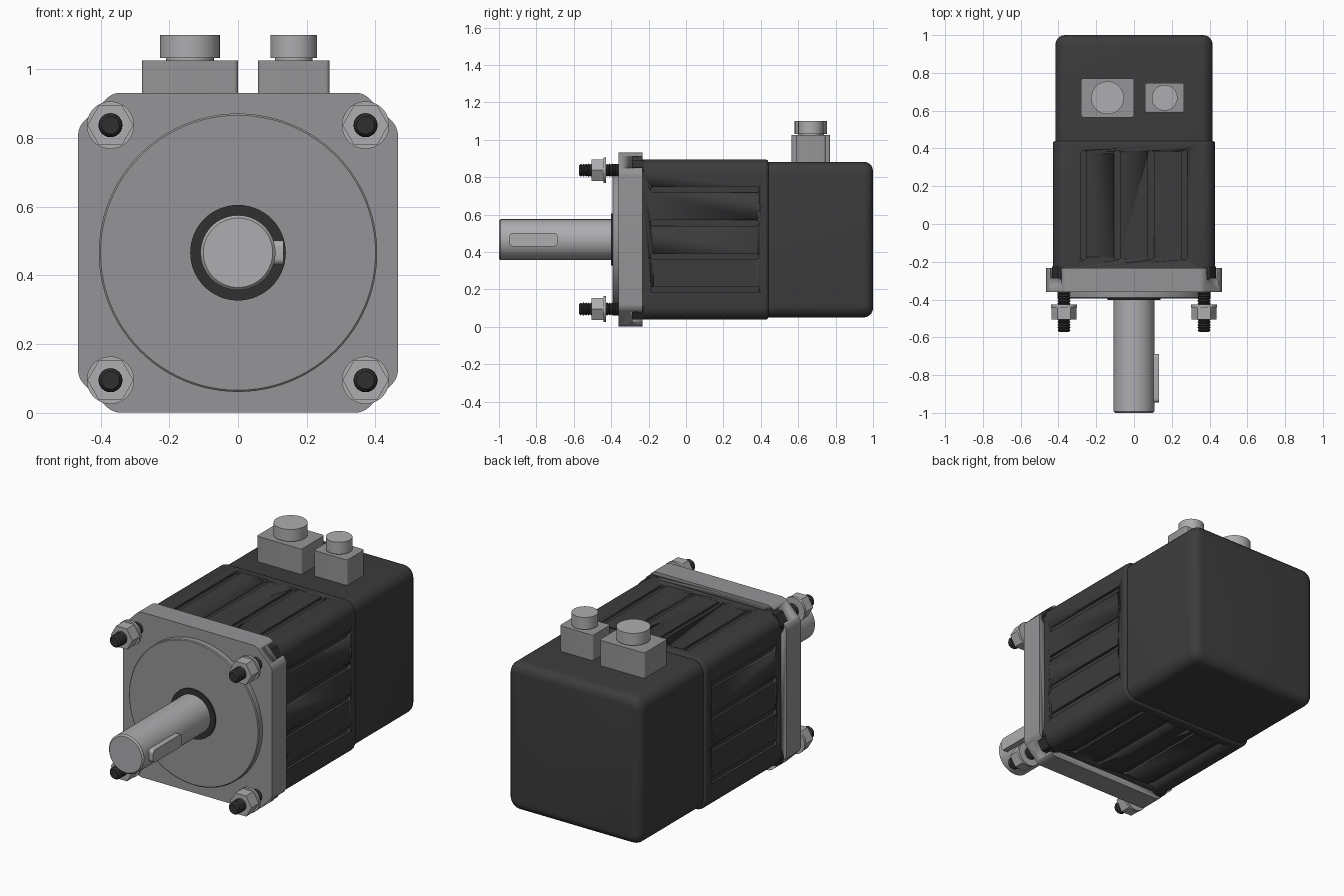
import bpy, bmesh, math
from mathutils import Vector

if "Cube" in bpy.data.objects:
    bpy.data.objects.remove(bpy.data.objects["Cube"])

CZ = 0.466  # height of the shaft axis


def material(name, v):
    m = bpy.data.materials.new(name)
    m.diffuse_color = (v, v, v * 1.03, 1)
    m.use_nodes = True
    m.node_tree.nodes["Principled BSDF"].inputs["Base Color"].default_value = m.diffuse_color
    return m


DARK = material("dark_casing", 0.045)
BLACK = material("black_steel", 0.03)
ALLOY = material("grey_alloy", 0.30)
STEEL = material("bright_steel", 0.42)


def finish(name, bm, mat):
    bmesh.ops.recalc_face_normals(bm, faces=bm.faces[:])
    me = bpy.data.meshes.new(name)
    bm.to_mesh(me)
    bm.free()
    ob = bpy.data.objects.new(name, me)
    bpy.context.collection.objects.link(ob)
    if mat:
        me.materials.append(mat)
    smooth(ob)
    return ob


def smooth(ob):
    bpy.ops.object.select_all(action='DESELECT')
    ob.select_set(True)
    bpy.context.view_layer.objects.active = ob
    bpy.ops.object.shade_smooth_by_angle(angle=math.radians(32))


def rect(hx, hy):
    return [(-hx, -hy), (hx, -hy), (hx, hy), (-hx, hy)]


def ngon(r, n):
    return [(r * math.cos(math.tau * i / n), r * math.sin(math.tau * i / n)) for i in range(n)]


def add_prism(bm, pts, h0, h1, axis='Y', at=(0, 0), radius=0, end=0):
    """Extrude a profile along an axis, rounding long edges and the far end."""
    t = bmesh.new()
    f = t.faces.new([t.verts.new((a, b, h0)) for a, b in pts])
    ext = bmesh.ops.extrude_face_region(t, geom=[f])
    for v in ext['geom']:
        if isinstance(v, bmesh.types.BMVert):
            v.co.z = h1
    if radius:
        es = [e for e in t.edges if abs(e.verts[0].co.z - e.verts[1].co.z) > 1e-6]
        bmesh.ops.bevel(t, geom=es, offset=radius, segments=6, profile=0.5, affect='EDGES')
    if end:
        es = [e for e in t.edges if all(abs(v.co.z - h1) < 1e-6 for v in e.verts)]
        bmesh.ops.bevel(t, geom=es, offset=end, segments=5, profile=0.5, affect='EDGES')
    for v in t.verts:
        a, b, h = v.co
        a, b = a + at[0], b + at[1]
        v.co = {'X': (h, a, b), 'Y': (a, h, b), 'Z': (a, b, h)}[axis]
    bmesh.ops.recalc_face_normals(t, faces=t.faces[:])
    me = bpy.data.meshes.new("tmp")
    t.to_mesh(me)
    t.free()
    bm.from_mesh(me)
    bpy.data.meshes.remove(me)


def prism(name, mat, *args, **kw):
    bm = bmesh.new()
    add_prism(bm, *args, **kw)
    return finish(name, bm, mat)


def lathe(name, mat, profile, at, axis='Y', n=48):
    """Revolve (radius, height) points; at = the two other coordinates."""
    bm = bmesh.new()
    rings = []
    for r, h in profile:
        rings.append([bm.verts.new((at[0] + x, h, at[1] + y) if axis == 'Y'
                                   else (at[0] + x, at[1] + y, h)) for x, y in ngon(r, n)])
    for p, q in zip(rings, rings[1:]):
        for i in range(n):
            bm.faces.new((p[i], p[(i + 1) % n], q[(i + 1) % n], q[i]))
    bm.faces.new(rings[0])
    bm.faces.new(rings[-1])
    return finish(name, bm, mat)


def carve(ob, cutter):
    mod = ob.modifiers.new("carve", 'BOOLEAN')
    mod.operation, mod.solver, mod.object = 'DIFFERENCE', 'EXACT', cutter
    bpy.ops.object.select_all(action='DESELECT')
    ob.select_set(True)
    bpy.context.view_layer.objects.active = ob
    bpy.ops.object.modifier_move_to_index(modifier="carve", index=0)
    bpy.ops.object.modifier_apply(modifier="carve")
    bpy.data.objects.remove(cutter)


CORNERS = [(sx * 0.371, CZ + sz * 0.371) for sx in (-1, 1) for sz in (-1, 1)]

# Motor casing with shallow slots on all four sides
casing = prism("motor_casing", DARK, rect(0.43, 0.428), -0.24, 0.44, at=(0, CZ), radius=0.07, end=0.015)
cut = bmesh.new()
for k in (-0.267, -0.089, 0.089, 0.267):
    for s in (-1, 1):
        lo, hi = sorted((s * 0.415, s * 0.46))
        add_prism(cut, rect(0.29, 0.016), lo, hi, axis='X', at=(0.1, CZ + k), radius=0.0155)
        add_prism(cut, rect(0.016, 0.29), CZ + lo, CZ + hi, axis='Z', at=(k, 0.1), radius=0.0155)
carve(casing, finish("slot_cutter", cut, None))

# Rear encoder cover
prism("rear_cover", DARK, rect(0.416, 0.416), 0.42, 1.0, at=(0, CZ), radius=0.065, end=0.05)

# Mounting flange, chamfered corners with pockets for the bolt heads
h, c = 0.465, 0.365
octagon = [(c, -h), (h, -c), (h, c), (c, h), (-c, h), (-h, c), (-h, -c), (-c, -h)]
flange = prism("mounting_flange", ALLOY, octagon, -0.36, -0.232, at=(0, CZ), radius=0.02)
cut = bmesh.new()
for p in CORNERS:
    add_prism(cut, ngon(0.074, 32), -0.285, -0.2, at=p)
carve(flange, finish("pocket_cutter", cut, None))

# Pilot disc, shaft seal, shaft and key
lathe("pilot_disc", ALLOY, [(0.405, -0.35), (0.405, -0.39), (0.40, -0.394)], (0, CZ), n=96)
lathe("shaft_seal", BLACK, [(0.139, -0.38), (0.139, -0.402)], (0, CZ), n=64)
lathe("shaft", STEEL, [(0.109, -0.38), (0.109, -0.992), (0.101, -1.0)], (0, CZ), n=64)
prism("shaft_key", STEEL, rect(0.129, 0.036), 0.06, 0.133, axis='X', at=(-0.816, CZ), radius=0.02)

# Four flange studs: threaded rod, head, nut and washer
for i, p in enumerate(CORNERS):
    thread = [(0.026, -0.572), (0.034, -0.562)]
    y = -0.562
    while y < -0.345:
        thread += [(0.029, y + 0.007), (0.035, y + 0.014)]
        y += 0.014
    lathe(f"stud_{i}", BLACK, thread, p, n=24)
    prism(f"stud_head_{i}", BLACK, ngon(0.064, 6), -0.286, -0.225, at=p)
    prism(f"nut_{i}", STEEL, ngon(0.067, 6), -0.506, -0.441, at=p)
    lathe(f"washer_{i}", STEEL, [(0.069, -0.442), (0.069, -0.427)], p, n=40)

# Two cable connectors on the rear cover: block, neck and round cap
for name, x, hx, hy, r in (("power", -0.14, 0.14, 0.103, 0.087), ("signal", 0.162, 0.104, 0.078, 0.068)):
    prism(name + "_connector_block", ALLOY, rect(hx, hy), 0.86, 1.025, axis='Z', at=(x, 0.668), radius=0.012)
    lathe(name + "_connector_cap", STEEL,
          [(r * 0.8, 1.02), (r * 0.8, 1.032), (r, 1.032), (r, 1.1)], (x, 0.668), axis='Z')
